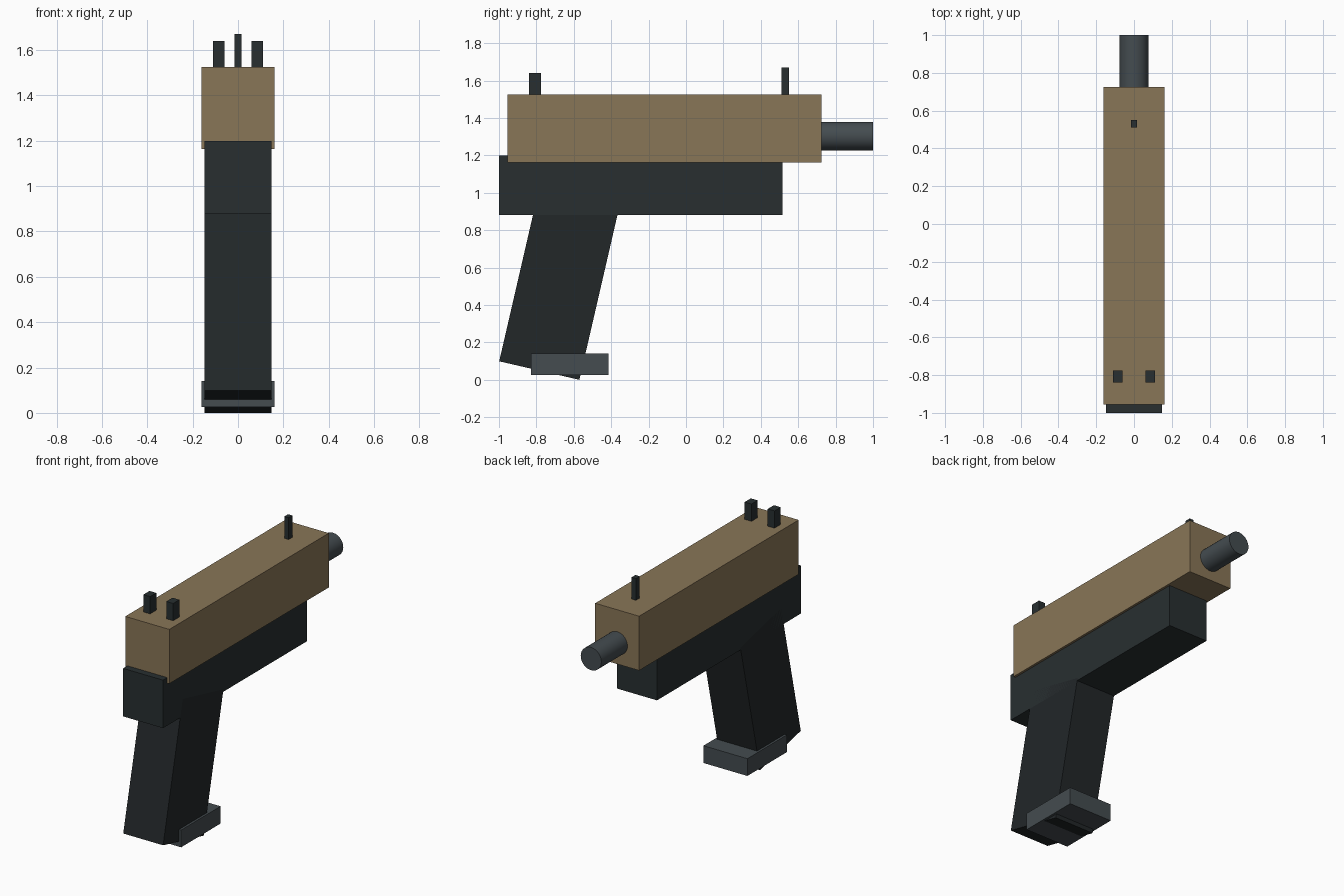
import bpy
from math import radians, sin, cos

if "Cube" in bpy.data.objects:
    bpy.data.objects.remove(bpy.data.objects["Cube"])


def material(name, rgb):
    m = bpy.data.materials.new(name)
    m.diffuse_color = (*rgb, 1)
    m.use_nodes = True
    m.node_tree.nodes["Principled BSDF"].inputs["Base Color"].default_value = m.diffuse_color
    return m


TAN = material("tan", (0.25, 0.18, 0.095))
DARK = material("dark", (0.021, 0.028, 0.030))
GRIP = material("grip_black", (0.016, 0.020, 0.022))
STEEL = material("steel", (0.058, 0.072, 0.080))


def box(name, x, y, z, mat):
    """Box from (min, max) ranges on each axis."""
    bpy.ops.mesh.primitive_cube_add(size=1)
    o = bpy.context.object
    o.name = name
    o.location = [(a + b) / 2 for a, b in (x, y, z)]
    o.scale = [b - a for a, b in (x, y, z)]
    bpy.ops.object.transform_apply(location=False, rotation=False, scale=True)
    o.data.materials.append(mat)
    return o


# Upper slide and lower frame
box("slide", (-0.162, 0.162), (-0.955, 0.725), (1.163, 1.525), TAN)
box("frame", (-0.147, 0.147), (-1.0, 0.515), (0.88, 1.2), DARK)

# Raked grip, leaning back from its lower front edge
rake, depth, length = radians(13), 0.44, 0.92
grip = box("grip", (-0.147, 0.147), (-depth / 2, depth / 2), (-length / 2, length / 2), GRIP)
grip.rotation_euler.x = -rake
grip.location = (0,
                 -0.57 - depth / 2 * cos(rake) + length / 2 * sin(rake),
                 depth / 2 * sin(rake) + length / 2 * cos(rake))

# Base plate under the grip
box("base_plate", (-0.162, 0.162), (-0.83, -0.415), (0.025, 0.14), STEEL)

# Barrel along y
bpy.ops.mesh.primitive_cylinder_add(vertices=32, radius=0.076, depth=0.4,
                                    location=(0, 0.8, 1.303), rotation=(radians(90), 0, 0))
barrel = bpy.context.object
barrel.name = "barrel"
barrel.data.materials.append(STEEL)
bpy.ops.object.shade_smooth_by_angle(angle=radians(30))

# Sights
box("front_sight", (-0.016, 0.016), (0.51, 0.55), (1.5, 1.67), DARK)
for side, cx in (("left", -0.085), ("right", 0.085)):
    box(f"rear_sight_{side}", (cx - 0.025, cx + 0.025), (-0.84, -0.775), (1.5, 1.64), DARK)
